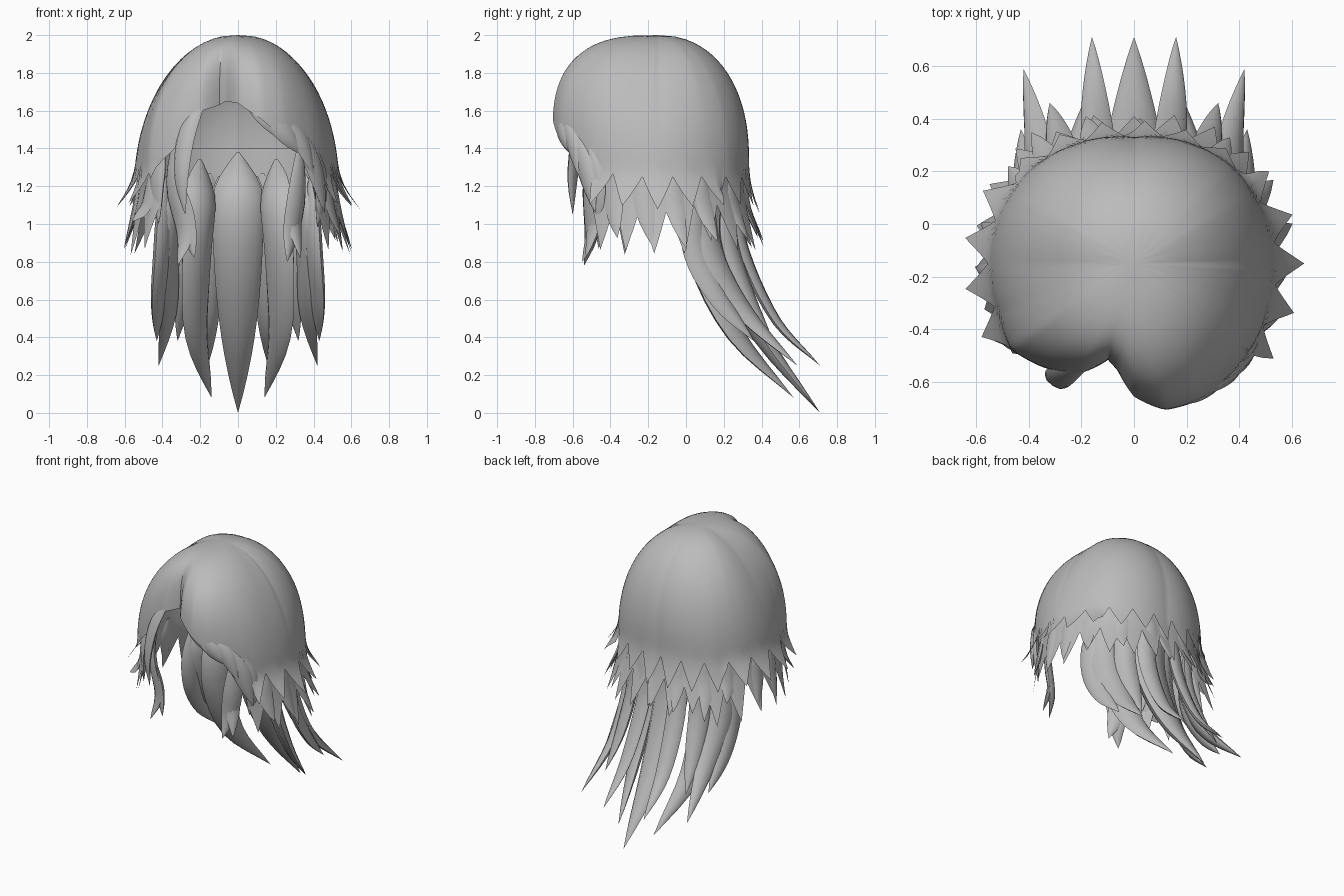
import bpy, math, random
from mathutils import Vector

if "Cube" in bpy.data.objects:
    bpy.data.objects.remove(bpy.data.objects["Cube"])

random.seed(4)
CY = -0.15  # centre of the head in y

hair = bpy.data.materials.new("grey_hair")
hair.diffuse_color = (0.5, 0.5, 0.5, 1)
hair.use_nodes = True
hair.node_tree.nodes["Principled BSDF"].inputs["Base Color"].default_value = hair.diffuse_color

# azimuth in degrees, outline radius, lower edge height
OUTLINE = [(-180, .55, 1.25), (-160, .55, 1.25), (-145, .57, 1.27), (-130, .52, 1.4),
           (-115, .46, 1.6), (-105, .38, 1.63), (-99, .41, 1.65), (-90, .51, 1.64),
           (-78, .57, 1.56), (-65, .575, 1.45), (-50, .56, 1.38), (-35, .55, 1.29),
           (-20, .54, 1.25), (0, .535, 1.25), (20, .53, 1.25), (45, .525, 1.25),
           (60, .51, 1.25), (90, .48, 1.25), (120, .51, 1.25), (135, .53, 1.25),
           (160, .545, 1.25), (180, .55, 1.25)]


def outline(deg):
    deg = (deg + 180) % 360 - 180
    for (a, r, z), (b, q, y) in zip(OUTLINE, OUTLINE[1:]):
        if a <= deg <= b:
            t = (deg - a) / (b - a)
            return r + (q - r) * t, z + (y - z) * t


def is_front(deg):
    deg = (deg + 180) % 360 - 180
    return -142 < deg < -38


def polar(deg, r, z):
    a = math.radians(deg)
    return Vector((r * math.cos(a), CY + r * math.sin(a), z))


def make(name, verts, faces):
    me = bpy.data.meshes.new(name)
    me.from_pydata(verts, [], faces)
    me.materials.append(hair)
    ob = bpy.data.objects.new(name, me)
    bpy.context.collection.objects.link(ob)
    return ob


# domed cap with a parting, an open face and flicked teeth along the lower edge
def cap_shell():
    cols, rows, per = 168, 22, 8
    drop = [random.uniform(.14, .2) for _ in range(cols // per)]
    verts, faces = [Vector((0, CY, 2.0))], []
    for i in range(cols):
        deg = -180 + 360 * i / cols
        s = math.sin(math.radians(deg))
        r, rim = outline(deg)
        z0 = 1.2 + (.15 if s > 0 else .3) * s * s
        n = 2 + (.2 * min(1, 2 * s) if s > 0 else .8 * s * s)
        tooth = 0 if is_front(deg) else 1 - abs(i % per - per / 2) / (per / 2)
        rim -= drop[i // per] * tooth
        for j in range(1, rows + 1):
            t = j / rows
            z = 2 - (2 - rim) * t ** 1.5
            h = max(0, (z - z0) / (2 - z0))
            f = (1 - h ** n) ** (1 / n)
            rad = f * (.55 + (r - .55) * f ** 2) if s < 0 else f * r
            if s < 0 and z < z0:
                rad *= 1 + .8 * (z0 - z) * s * (-s > .6)
            if z < 1.28 and not is_front(deg):
                rad += (.11 if abs(s) < .6 else .05) * ((1.28 - z) / .2) ** 1.5
            verts.append(polar(deg, rad, z))
    for i in range(cols):
        a, b = 1 + i * rows, 1 + (i + 1) % cols * rows
        faces.append((0, a, b))
        faces += [(a + j, a + j + 1, b + j + 1, b + j) for j in range(rows - 1)]
    return make("hair_cap", verts, faces)


# second toothed layer showing under the cap
def skirt(name, teeth, per=8, rows=8):
    verts, faces = [], []
    cols = teeth * per
    drop = [random.uniform(.18, .27) for _ in range(teeth + 1)]
    for i in range(cols + 1):
        deg = -40 + 260 * i / cols
        s = math.sin(math.radians(deg))
        r, _ = outline(deg)
        tooth = 1 - abs(i % per - per / 2) / (per / 2)
        low = 1.1 - drop[i // per] * tooth
        for j in range(rows + 1):
            z = 1.4 + (low - 1.4) * j / rows
            flare = .11 * max(s, 0) + .08 * abs(1 - abs(s))
            rad = r * .965 + flare * (max(0, 1.2 - z) / .33) ** 1.3
            verts.append(polar(deg, rad, z))
    for i in range(cols):
        a, b = i * (rows + 1), (i + 1) * (rows + 1)
        faces += [(a + j, a + j + 1, b + j + 1, b + j) for j in range(rows)]
    return make(name, verts, faces)


def spline(pts, t):
    p = [2 * pts[0] - pts[1]] + pts + [2 * pts[-1] - pts[-2]]
    u = t * (len(pts) - 1)
    k = min(int(u), len(pts) - 2)
    u -= k
    a, b, c, d = p[k:k + 4]
    return .5 * (2 * b + (c - a) * u + (2 * a - 5 * b + 4 * c - d) * u * u
                 + (3 * b - a - 3 * c + d) * u ** 3)


# flattened tapering strand through a few points; locks = [(points, half width)]
def lock_group(name, locks, rings=10, sides=8, flat=.4, root=.3, peak=.4, taper=2):
    verts, faces = [], []
    for pts, width in locks:
        pts = [Vector(p) for p in pts]
        base = len(verts)
        for k in range(rings):
            t = k / rings
            c = spline(pts, t)
            tan = (spline(pts, t + .02) - c).normalized()
            out = Vector((c.x, c.y - CY, 0)).normalized()
            side = tan.cross(out).normalized()
            up = side.cross(tan)
            if t < peak:
                w = root + (1 - root) * math.sin(t / peak * math.pi / 2)
            else:
                w = 1 - ((t - peak) / (1 - peak)) ** taper
            w *= width
            for m in range(sides):
                a = 2 * math.pi * m / sides
                verts.append(c + side * w * math.cos(a) + up * w * flat * math.sin(a))
        verts.append(pts[-1])
        tip = len(verts) - 1
        faces.append(tuple(base + m for m in range(sides)))
        for m in range(sides):
            q = (m + 1) % sides
            for k in range(rings - 1):
                o = base + k * sides
                faces.append((o + m, o + sides + m, o + sides + q, o + q))
            o = base + (rings - 1) * sides
            faces.append((o + m, tip, o + q))
    return make(name, verts, faces)


def mirrored(locks):
    return locks + [([(-x, y, z) for x, y, z in p], w) for p, w in locks]


# loose spikes between the two toothed layers
def spikes(name, count, width):
    locks = []
    for i in range(count):
        deg = -38 + 256 * (i + .5) / count + random.uniform(-4, 4)
        c = abs(math.cos(math.radians(deg)))
        r, _ = outline(deg)
        end = polar(deg, r + random.uniform(.03, .09), random.uniform(.86, 1.02))
        end.y += .05 * c
        locks.append(([polar(deg, r * .95, 1.27), polar(deg, r * .99, 1.1), end], width))
    return lock_group(name, locks, rings=7, sides=6, flat=.25, root=.2, peak=.4)


cap_shell()
skirt("lower_hair_layer", 17)
spikes("loose_spikes", 13, .055)

# long locks sweeping down and back from the nape
lock_group("centre_back_lock", [
    ([(0, .28, 1.38), (0, .15, 1.12), (0, .2, .8), (0, .4, .4), (0, .71, 0)], .135)],
    rings=16, root=.05, peak=.25, taper=2.6, flat=.5)
lock_group("long_back_locks", mirrored([
    ([(.2, .24, 1.34), (.2, .08, 1.1), (.22, .09, .8), (.22, .26, .42), (.14, .57, .08)], .11),
    ([(.1, .26, 1.25), (.13, .29, .9), (.15, .47, .5), (.16, .71, .25)], .065),
    ([(.33, .18, 1.3), (.35, .08, 1.08), (.37, .14, .8), (.37, .32, .52), (.42, .59, .25)], .095),
    ([(.38, .04, 1.25), (.4, .05, .88), (.42, .18, .6), (.43, .36, .38)], .08),
    ([(.26, .22, 1.2), (.27, .23, .9), (.29, .33, .62), (.32, .46, .38)], .07),
]), rings=16, root=.1, peak=.25, taper=2.6, flat=.45)

# face framing strands on each side of the opening
lock_group("left_front_strands", [
    ([(-.18, -.53, 1.68), (-.27, -.57, 1.48), (-.3, -.6, 1.25), (-.28, -.6, 1.05)], .055),
    ([(-.33, -.5, 1.45), (-.33, -.5, 1.2), (-.28, -.5, .95), (-.32, -.54, .78)], .07),
    ([(-.3, -.52, 1.2), (-.27, -.5, 1.0), (-.23, -.53, .82)], .06),
    ([(-.4, -.47, 1.4), (-.43, -.46, 1.2), (-.42, -.47, 1.0)], .06),
])
lock_group("right_front_strands", [
    ([(.33, -.5, 1.42), (.31, -.5, 1.15), (.28, -.5, .95), (.26, -.55, .8)], .065),
    ([(.31, -.5, 1.15), (.3, -.49, 1.0), (.33, -.53, .82)], .05),
    ([(.33, -.6, 1.48), (.41, -.53, 1.28), (.46, -.48, 1.06)], .06),
    ([(.4, -.52, 1.42), (.44, -.47, 1.2), (.42, -.47, .98)], .055),
])

# swept fringe tufts along the right edge of the opening
lock_group("fringe_tufts", [
    ([(.03, -.645, 1.72), (.14, -.675, 1.57), (.26, -.65, 1.43)], .05),
    ([(.12, -.68, 1.62), (.25, -.65, 1.48), (.36, -.59, 1.36)], .055),
    ([(.24, -.65, 1.55), (.34, -.6, 1.42), (.4, -.57, 1.26)], .05),
])

for ob in bpy.context.scene.objects:
    ob.select_set(True)
    bpy.context.view_layer.objects.active = ob
bpy.ops.object.shade_smooth_by_angle(angle=math.radians(50))
